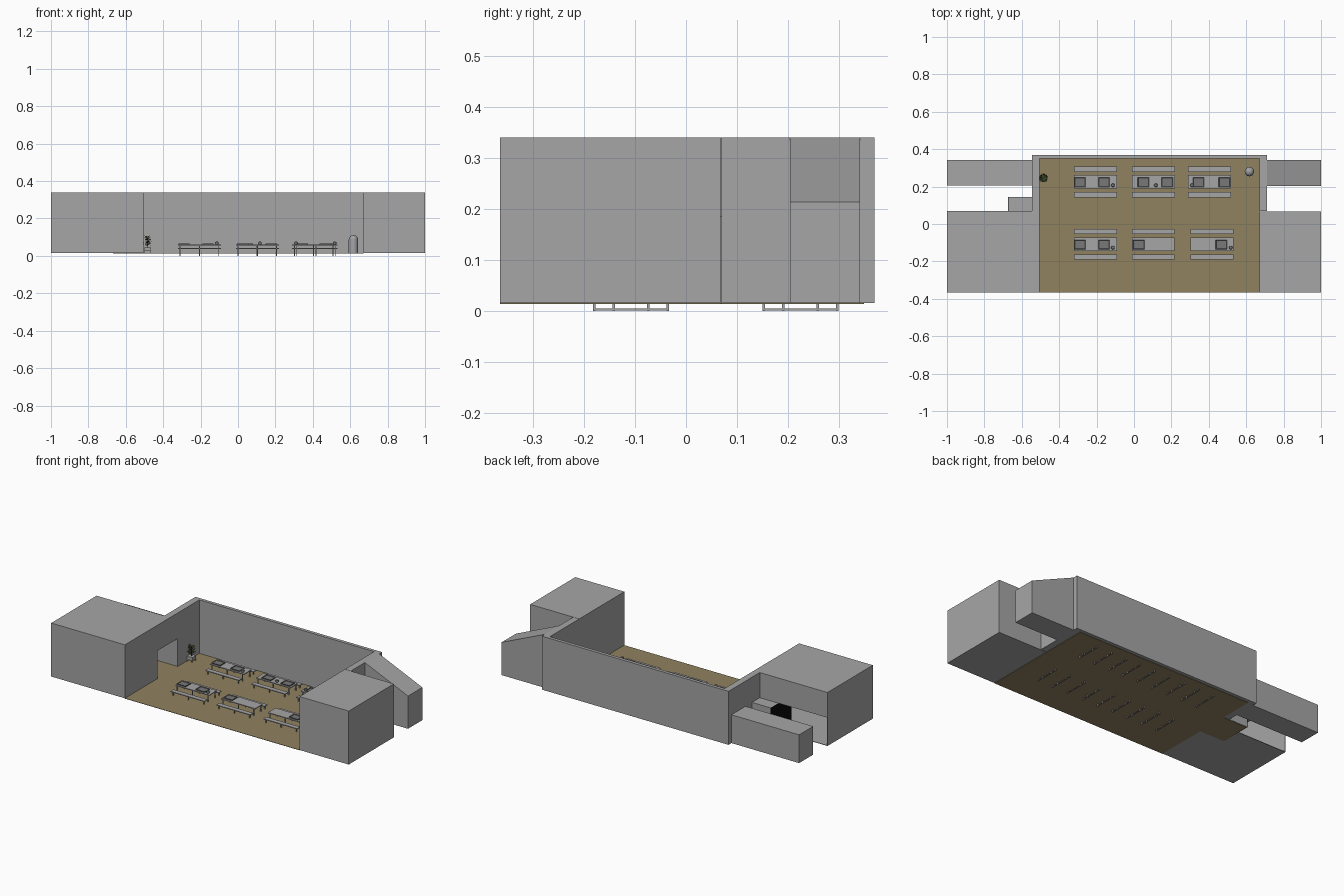
import bpy, bmesh, math, random
from mathutils import Vector, Matrix

if "Cube" in bpy.data.objects:
    bpy.data.objects.remove(bpy.data.objects["Cube"])
random.seed(4)


def mat(name, r, g, b):
    m = bpy.data.materials.new(name)
    m.diffuse_color = (r, g, b, 1)
    m.use_nodes = True
    m.node_tree.nodes["Principled BSDF"].inputs["Base Color"].default_value = m.diffuse_color
    return m


GREY = mat("plaster grey", .38, .38, .38)
WOOD = mat("floor tan", .28, .225, .115)
TRAY = mat("tray grey", .19, .19, .19)
METAL = mat("bin metal", .36, .36, .38)
BLACK = mat("door black", .003, .003, .003)
LEAF = mat("leaf green", .06, .075, .025)


def finish(bm, name, m):
    me = bpy.data.meshes.new(name)
    bmesh.ops.recalc_face_normals(bm, faces=bm.faces)
    bm.to_mesh(me)
    bm.free()
    me.materials.append(m)
    o = bpy.data.objects.new(name, me)
    bpy.context.collection.objects.link(o)
    return o


def add_box(bm, x0, x1, y0, y1, z0, z1):
    M = Matrix.Translation(((x0 + x1) / 2, (y0 + y1) / 2, (z0 + z1) / 2))
    M = M @ Matrix.Diagonal((x1 - x0, y1 - y0, z1 - z0, 1))
    return bmesh.ops.create_cube(bm, size=1, matrix=M)


def boxes(name, m, *dims):
    bm = bmesh.new()
    for d in dims:
        add_box(bm, *d)
    return finish(bm, name, m)


def lathe(name, m, profile, loc, n=16):
    bm = bmesh.new()
    vs = [bm.verts.new((r, 0, z)) for r, z in profile]
    es = [bm.edges.new(p) for p in zip(vs, vs[1:])]
    bmesh.ops.spin(bm, geom=vs + es, cent=(0, 0, 0), axis=(0, 0, 1),
                   angle=2 * math.pi, steps=n)
    bmesh.ops.remove_doubles(bm, verts=bm.verts, dist=1e-5)
    o = finish(bm, name, m)
    o.location = loc
    for p in o.data.polygons:
        p.use_smooth = True
    o.data.set_sharp_from_angle(angle=math.radians(40))
    return o


B, H, D, T = .015, .34, .187, .003     # base, wall top, door height, shell thickness

# Room floor, running into the doorway recess
boxes("room_floor", WOOD, (-.505, .67, -.365, .35, B - .002, B),
      (-.668, -.505, -.05, .143, B - .002, B))

# Back wall and side walls
boxes("back_wall", GREY, (-.545, .71, .35, .37, B, H))
boxes("left_wall", GREY, (-.545, -.505, .145, .35, B, H),
      (-.545, -.505, .07, .145, D, H))
boxes("right_wall", GREY, (.67, .71, .07, .35, B, H))

# Left wing: hollow, with the lower half of its back left open
boxes("left_wing", GREY,
      (-1, -.505, -.365, .07, H - T, H),
      (-1, -.505, -.365, -.365 + T, B, H),
      (-1, -1 + T, -.365, .07, B, H),
      (-.505 - T, -.505, -.365, -.05, B, H),
      (-.505 - T, -.505, -.05, .07, D, H),
      (-1, -.505, .07 - T, .07, D, H),
      (-1, -.67, -.365, .07, B, B + T),
      (-.67, -.505, -.365, -.05, B, B + T))

# Doorway recess in the left wall
boxes("doorway_recess", GREY,
      (-.67, -.505, -.05, .07, D - T, D),
      (-.67, -.545, .07, .145, D - T, D),
      (-.545, -.505, .07, .145, D - T, D),
      (-.67, -.505, -.05 - T, -.05, B, D),
      (-.67, -.505, .145 - T, .145, B, D),
      (-.67, -.67 + T, -.05, .145, B, D))
boxes("recess_door", BLACK, (-.673, -.67, -.05, .145, B, D))

# Left rear low block and right wing
boxes("left_rear_block", GREY, (-1, -.545, .207, .342, B, D))
boxes("right_wing", GREY, (.67, 1, -.365, .068, B, H))

# Right rear block with a sloping roof
bm = bmesh.new()
ring = [bm.verts.new((x, .204, z)) for x, z in ((.71, B), (1, B), (1, .214), (.71, H))]
f = bm.faces.new(ring)
ext = bmesh.ops.extrude_face_region(bm, geom=[f])
bmesh.ops.translate(bm, verts=[v for v in ext["geom"] if isinstance(v, bmesh.types.BMVert)],
                    vec=(0, .138, 0))
finish(bm, "right_rear_sloped_block", GREY)


# Tables with benches, three leg frames each
def table(cx, cy, trays, cup):
    L = .114
    boxes("table_top", GREY, (cx - L, cx + L, cy - .036, cy + .036, .056, .061))
    boxes("benches", GREY, *[(cx - L, cx + L, cy + s * .068 - .014, cy + s * .068 + .014,
                              .036, .041) for s in (-1, 1)])
    legs = []
    for k in (-1, 0, 1):
        x = cx + k * .103
        a, b = x - .0025, x + .0025
        for s in (-1, 1):
            legs.append((a, b, cy + s * .072 - .0025, cy + s * .072 + .0025, 0, .036))
            legs.append((a, b, cy + s * .034 - .0025, cy + s * .034 + .0025, 0, .056))
        legs.append((a, b, cy - .0745, cy + .0745, .001, .004))
    boxes("table_legs", GREY, *legs)
    # trays with a sunken middle
    for tx in trays:
        bm = bmesh.new()
        add_box(bm, tx - .03, tx + .03, cy - .027, cy + .023, .061, .067)
        top = max(bm.faces, key=lambda f: f.calc_center_median().z)
        bmesh.ops.inset_region(bm, faces=[top], thickness=.004)
        bmesh.ops.translate(bm, verts=top.verts, vec=(0, 0, -.004))
        finish(bm, "tray", TRAY)
    if cup is not None:
        lathe("cup", TRAY, [(0, 0), (.007, 0), (.010, .008), (.008, .014), (0, .016)],
              (cup, cy - .018, .061), 10)


BACK, FRONT = .225, -.108
table(-.206, BACK, (-.288, -.160), -.113)
table(.104, BACK, (.05, .178), .117)
table(.404, BACK, (.345, .483), .31)
table(-.206, FRONT, (-.288, -.160), -.113)
table(.102, FRONT, (.025,), None)
table(.417, FRONT, (.467,), .517)

# Round-topped bin
dome = [(.025 * math.cos(a), .072 + .025 * math.sin(a))
        for a in (math.pi / 2 * i / 6 for i in range(6))]
lathe("waste_bin", METAL, [(0, 0), (.025, 0)] + dome + [(0, .097 - .0)],
      (.617, .28, B - .012), 24).location.z = B - .013 + .013

# Potted plant: planter on short legs, stem and leaves
px, py = -.484, .245
boxes("planter", GREY, (px - .018, px + .018, py - .018, py + .018, .026, .046),
      *[(px + i * .015 - .002, px + i * .015 + .002, py + j * .015 - .002, py + j * .015 + .002,
         B, .027) for i in (-1, 1) for j in (-1, 1)])
bm = bmesh.new()
add_box(bm, px - .0012, px + .0012, py - .0012, py + .0012, .045, .1)
for i in range(34):
    ang = i * 2.4
    z = .05 + .052 * i / 34
    r = random.uniform(.018, .028)
    d = Vector((math.cos(ang), math.sin(ang), 0))
    s = Vector((-d.y, d.x, 0)) * .005
    p = Vector((px, py, z))
    up = Vector((0, 0, random.uniform(.004, .018)))
    vs = [bm.verts.new(q) for q in (p, p + d * r * .55 + s + up * .7, p + d * r + up,
                                    p + d * r * .55 - s + up * .7)]
    bm.faces.new(vs)
finish(bm, "plant_leaves", LEAF)
